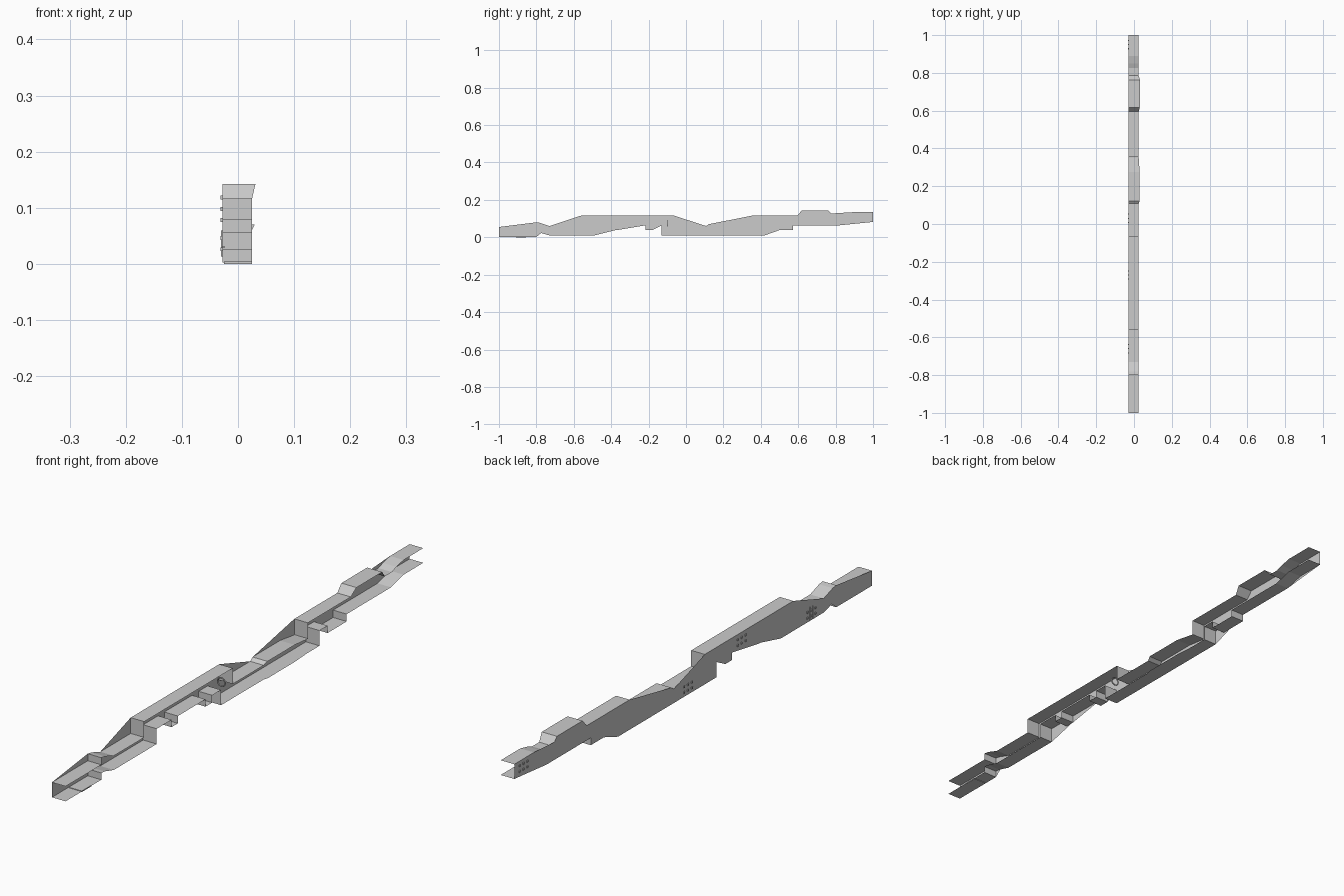
import bpy, bmesh
from mathutils import Matrix, Vector

if "Cube" in bpy.data.objects:
    bpy.data.objects.remove(bpy.data.objects["Cube"])

WALL_X = -0.028
EDGE_X = 0.025

# (y, z, outer x) outlines of the two strips, front to back
W = 0.031
ceiling = [(-1, .055, EDGE_X), (-.8, .055, EDGE_X), (-.8, .08, EDGE_X), (-.78, .077, EDGE_X),
           (-.73, .06, EDGE_X), (-.56, .06, EDGE_X), (-.56, .116, EDGE_X),
           (-.065, .116, EDGE_X), (-.065, .06, EDGE_X), (.108, .06, EDGE_X),
           (.122, .07, .030), (.275, .07, .030), (.35, .06, EDGE_X),
           (.355, .06, EDGE_X), (.355, .116, EDGE_X), (.595, .116, EDGE_X),
           (.618, .142, W), (.762, .142, W), (.785, .116, EDGE_X),
           (.825, .116, EDGE_X), (.85, .125, EDGE_X), (.89, .134, EDGE_X),
           (1, .134, EDGE_X)]
floor = [(-1, .002, EDGE_X), (-.8, .002, EDGE_X), (-.8, .026, EDGE_X), (-.78, .024, EDGE_X),
         (-.73, .01, EDGE_X), (-.49, .01, EDGE_X), (-.49, .064, EDGE_X)]


def pit(y0, y1):
    return [(y0, .064, EDGE_X), (y0, .038, EDGE_X), (y1, .038, EDGE_X), (y1, .064, EDGE_X)]


floor += pit(-.407, -.372) + pit(-.217, -.18)
floor += [(-.13, .064, EDGE_X), (-.13, .01, EDGE_X), (.108, .01, EDGE_X),
          (.122, .01, .030), (.275, .01, .030), (.35, .01, EDGE_X),
          (.42, .01, EDGE_X), (.42, .064, EDGE_X)]
floor += pit(.465, .572)
floor += [(.82, .064, EDGE_X), (.85, .072, EDGE_X), (.89, .082, EDGE_X), (1, .082, EDGE_X)]


def finish(name, bm):
    mesh = bpy.data.meshes.new(name)
    bm.to_mesh(mesh)
    bm.free()
    ob = bpy.data.objects.new(name, mesh)
    bpy.context.collection.objects.link(ob)
    return ob


def strip(name, path, flip):
    bm = bmesh.new()
    pairs = [(bm.verts.new((WALL_X, y, z)), bm.verts.new((x, y, z))) for y, z, x in path]
    for (a, b), (c, d) in zip(pairs, pairs[1:]):
        f = bm.faces.new((a, b, d, c))
        if flip:
            f.normal_flip()
    return finish(name, bm)


def add_box(bm, centre, size):
    bmesh.ops.create_cube(bm, size=1, matrix=Matrix.Translation(centre) @ Matrix.Diagonal(Vector(size).to_4d()))


# Corridor floor and ceiling sheets
strip("corridor_floor", floor, False)
strip("corridor_ceiling", ceiling, False)

# Back wall filling the outline between them
bm = bmesh.new()
verts = [bm.verts.new((WALL_X, y, z)) for y, z, _ in floor + ceiling[::-1]]
face = bm.faces.new(verts[::-1])
bmesh.ops.triangulate(bm, faces=[face])
finish("corridor_back_wall", bm)

# Small fittings in clusters on the wall
bm = bmesh.new()
for y, z in ((-.66, .036), (-.27, .088), (.03, .036), (.95, .108)):
    for sy in (-.022, 0, .022):
        for sz in (-.01, .01):
            add_box(bm, (-.0295, y + sy, z + sz), (.003, .006, .007))
finish("wall_fittings", bm)

# Slim posts beside the first cluster, a floor plate and a short rail
bm = bmesh.new()
for y in (-.668, -.652):
    add_box(bm, (-.029, y, .036), (.002, .004, .046))
finish("wall_posts", bm)
bm = bmesh.new()
add_box(bm, (0, -.882, .002), (.05, .055, .004))
finish("floor_plate", bm)
bm = bmesh.new()
add_box(bm, (-.026, -.53, .03), (.003, .03, .003))
finish("wall_rail", bm)

# Ring hanging near the central drop
bpy.ops.mesh.primitive_torus_add(major_segments=16, minor_segments=6, major_radius=.015,
                                 minor_radius=.0025, location=(.005, -.1, .075),
                                 rotation=(1.5708, 0, 0))
bpy.context.object.name = "hanging_ring"
